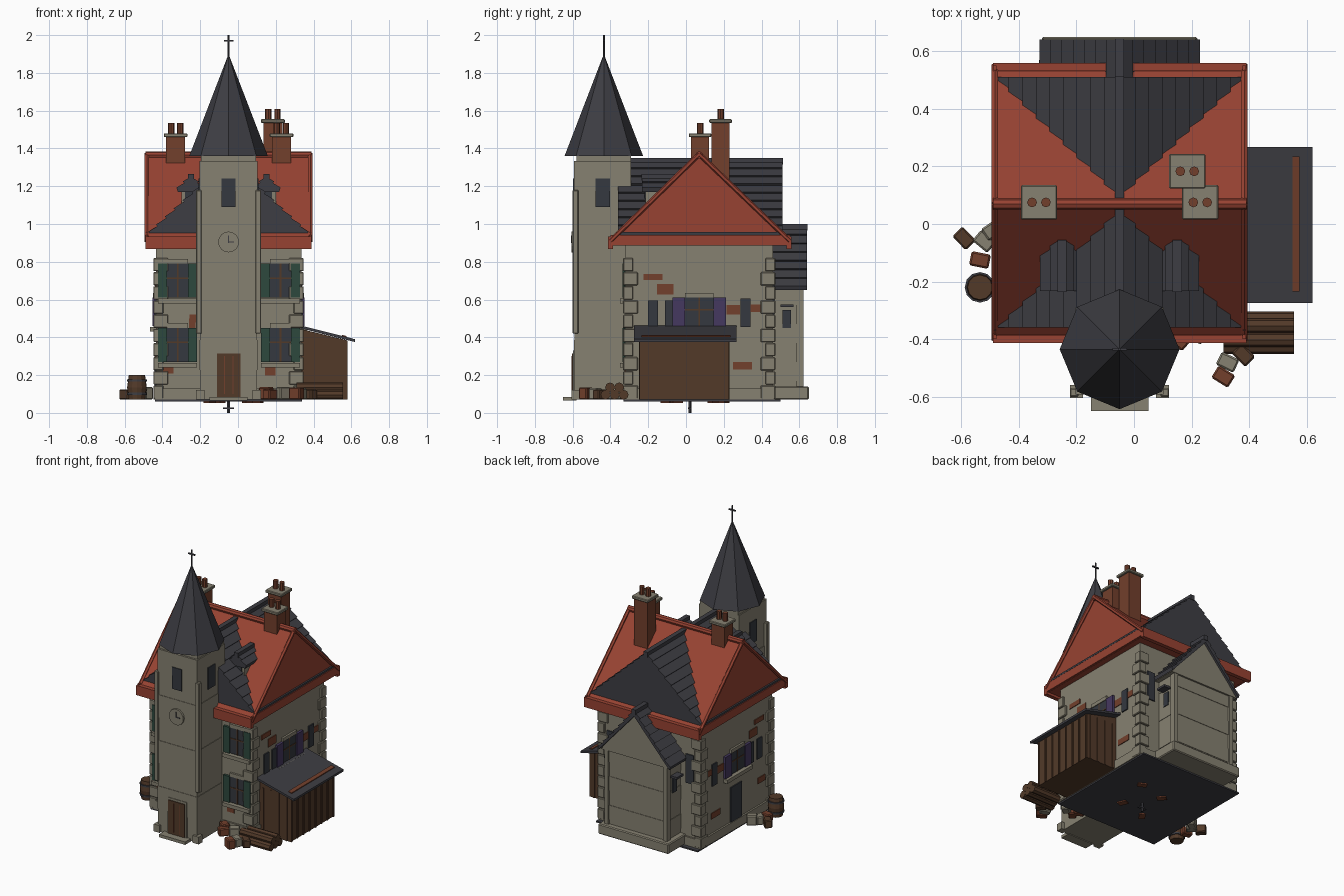
import bpy
import random
from math import pi, radians, hypot
from mathutils import Matrix, Vector

cube = bpy.data.objects.get("Cube")
if cube:
    bpy.data.objects.remove(cube, do_unlink=True)
random.seed(4)


def material(name, r, g, b):
    m = bpy.data.materials.new(name)
    m.use_nodes = True
    m.diffuse_color = (r, g, b, 1)
    m.node_tree.nodes["Principled BSDF"].inputs["Base Color"].default_value = (r, g, b, 1)
    return m


stone = material("stone", .24, .22, .165)
red = material("red tile", .31, .055, .032)
slate = material("slate", .047, .047, .056)
wood = material("wood", .085, .042, .022)
brick = material("brick", .17, .05, .025)
green = material("green paint", .027, .065, .048)
purple = material("purple paint", .06, .04, .115)
glass = material("dark glass", .035, .04, .05)


def solid(name, verts, faces, mat):
    me = bpy.data.meshes.new(name)
    me.from_pydata(verts, [], faces)
    me.materials.append(mat)
    ob = bpy.data.objects.new(name, me)
    bpy.context.collection.objects.link(ob)
    return ob


def prism(name, pts, axis, a, b, mat):
    """Extrude a 2D outline (other two axes, in order) from a to b."""
    def put(p, v):
        c = list(p)
        c.insert(axis, v)
        return c
    n = len(pts)
    verts = [put(p, a) for p in pts] + [put(p, b) for p in pts]
    faces = [range(n)[::-1], range(n, 2 * n)]
    faces += [(i, (i + 1) % n, n + (i + 1) % n, n + i) for i in range(n)]
    ob = solid(name, verts, [tuple(f) for f in faces], mat)
    if axis == 1:
        ob.data.flip_normals()
    return ob


def box(name, x0, x1, y0, y1, z0, z1, mat, turn=0, bevel=0):
    cx, cy = (x0 + x1) / 2, (y0 + y1) / 2
    hx, hy = (x1 - x0) / 2, (y1 - y0) / 2
    ob = prism(name, [(-hx, -hy), (hx, -hy), (hx, hy), (-hx, hy)], 2, z0, z1, mat)
    ob.location = (cx, cy, 0)
    ob.rotation_euler.z = turn
    if bevel:
        mod = ob.modifiers.new("edge", 'BEVEL')
        mod.width = bevel
        mod.segments = 1
    return ob


def rod(name, p, q, r, mat, sides=8, r2=None):
    p, q = Vector(p), Vector(q)
    bpy.ops.mesh.primitive_cone_add(vertices=sides, radius1=r, radius2=r if r2 is None else r2,
                                    depth=(q - p).length, location=(p + q) / 2)
    ob = bpy.context.object
    ob.name = name
    ob.rotation_euler = (q - p).to_track_quat('Z', 'Y').to_euler()
    ob.data.materials.append(mat)
    return ob


# Wall planes: (fixed axis, position, outward sign)
WALLS = {"front": (1, -.32, -1), "back": (1, .46, 1), "right": (0, .335, 1), "left": (0, -.435, -1),
         "tower_front": (1, -.585, -1), "tower_right": (0, .095, 1), "tower_left": (0, -.195, -1),
         "annex_right": (0, .18, 1), "annex_left": (0, -.28, -1)}


def plate(name, wall, u0, u1, z0, z1, mat, out=.008):
    axis, w, s = WALLS[wall]
    a, b = sorted((w - .01 * s, w + out * s))
    if axis:
        return box(name, u0, u1, a, b, z0, z1, mat)
    return box(name, a, b, u0, u1, z0, z1, mat)


def slate_roof(name, cx, half, z0, z1, y0, y1, courses, base):
    """Gable roof along y with stepped slate courses over the given underside."""
    t = .011
    nx, nz = (z1 - z0) * t / hypot(half, z1 - z0), half * t / hypot(half, z1 - z0)
    side = []
    for i in range(courses):
        for j, lift in ((i, 1), (i + 1, 0)):
            f = j / courses
            side.append((half * (1 - f) + nx * lift, z0 + (z1 - z0) * f + nz * lift))
    outline = [(cx + x, z) for x, z in side] + [(cx - x, z) for x, z in side[-2::-1]]
    prism(name, outline + base, 1, y0, y1, slate)
    box(name + "_ridge", cx - .016, cx + .016, y0 - .004, y1 + .004, z1 - .02, z1 + .014, slate)


# Main house
box("floor", -.44, .34, -.33, .5, .06, .07, slate)
box("house_walls", -.435, .335, -.32, .46, .07, .89, stone)
for w, u0, u1 in (("front", -.44, .34), ("back", -.44, .34), ("right", -.325, .465), ("left", -.325, .465)):
    plate("plinth_" + w, w, u0, u1, .07, .13, stone, .012)
for x, sx in ((-.435, 1), (.335, -1)):
    for y, sy in ((-.32, 1), (.46, -1)):
        for i in range(10):
            a, b = (.065, .04) if i % 2 else (.04, .065)
            xs = sorted((x - .013 * sx, x + a * sx))
            ys = sorted((y - .013 * sy, y + b * sy))
            box("corner_stone", *xs, *ys, .075 + i * .075, .145 + i * .075, stone, bevel=.004)

# Red main roof with gable trims
prism("main_roof", [(-.4, .885), (.545, .885), (.545, .915), (.07, 1.365), (-.4, .915)], 0, -.475, .375, red)
for y in (-.4, .545):
    box("eave", -.49, .39, y - .014, y + .014, .868, .935, red)
for x in (-.483, .383):
    for y in (-.4, .55):
        rod("gable_trim", (x, y, .91), (x, .07, 1.37), .013, red, 6)
    box("gable_beam", x - .004, x + .004, -.37, .51, .945, .958, slate)
    box("gable_sill", x - .006, x + .006, -.4, .55, .885, .942, red)
rod("main_ridge", (-.49, .07, 1.365), (.39, .07, 1.365), .02, red)

# Cross roof and dormers in slate
slate_roof("cross_roof", -.05, .425, .945, 1.335, -.36, .51, 9, [(-.475, .93), (.375, .93)])
for x in (-.25, .15):
    box("dormer_wall", x - .05, x + .05, -.215, -.06, 1.0, 1.19, stone)
    box("dormer_window", x - .03, x + .03, -.221, -.2, 1.08, 1.17, glass)
    slate_roof("dormer_roof", x, .068, 1.185, 1.25, -.232, -.06, 2, [(x - .068, 1.17), (x + .068, 1.17)])

# Chimneys
for x, y, z0, top in ((-.33, .075, 1.3, 1.46), (.23, .075, 1.3, 1.46), (.185, .183, 1.1, 1.535)):
    box("chimney", x - .05, x + .05, y - .048, y + .048, z0, top, brick)
    box("chimney_cap", x - .063, x + .063, y - .06, y + .06, top, top + .02, stone, bevel=.004)
    for dx in (-.024, .024):
        rod("chimney_pot", (x + dx, y, top + .02), (x + dx, y, top + .075), .017, brick)

# Tower
for i in range(8):
    g = .003 * (i % 2)
    box("tower_wall", -.2 - g, .1 + g, -.59 - g, -.29, .07 + i * .158, .07 + (i + 1) * .158, stone)
box("tower_cornice", -.195, .095, -.58, -.29, 1.33, 1.36, stone)
for x in (-.222, .092):
    for y in (-.6, -.315):
        box("tower_corner_strip", x, x + .03, y, y + .03, .42, 1.18, stone, bevel=.004)
for x in (-.222, .077):
    box("tower_foot", x, x + .045, -.605, -.56, .07, .12, stone)
box("door_step", -.15, .05, -.65, -.58, .065, .085, stone)
rod("spire", (-.05, -.435, 1.36), (-.05, -.435, 1.9), .208, slate, 8, 0)
rod("finial", (-.05, -.435, 1.86), (-.05, -.435, 2), .005, slate, 6)
box("finial_arm", -.075, -.025, -.44, -.43, 1.965, 1.973, slate)
plate("tower_window", "tower_front", -.088, -.014, 1.09, 1.24, glass, .013)
for w in ("tower_right", "tower_left"):
    plate("tower_window", w, -.478, -.402, 1.09, 1.24, glass, .013)
plate("door_frame", "tower_front", -.125, .025, .085, .33, stone, .012)
plate("door", "tower_front", -.112, .012, .085, .315, wood, .018)
for x in (-.075, -.03):
    plate("door_groove", "tower_front", x, x + .006, .1, .3, brick, .02)
rod("clock", (-.05, -.58, .905), (-.05, -.606, .905), .055, stone, 16)
box("clock_hand", -.053, -.047, -.609, -.6, .9, .94, slate)
box("clock_hand", -.05, -.02, -.609, -.6, .902, .908, slate)


def window(wall, u, z, half, h, paint, leaf):
    plate("window_glass", wall, u - half, u + half, z, z + h, glass)
    plate("window_bar", wall, u - .004, u + .004, z, z + h, wood, .011)
    plate("window_bar", wall, u - half, u + half, z + h * .55, z + h * .55 + .008, wood, .011)
    for s in (-1, 1):
        a, b = sorted((u + s * half, u + s * (half + leaf)))
        plate("shutter", wall, a, b, z, z + h, paint, .017)
    plate("window_sill", wall, u - half - leaf, u + half + leaf, z - .03, z - .005, stone, .03)
    plate("window_lintel", wall, u - half, u + half, z + h, z + h + .025, stone, .014)


# House windows
for u in (-.32, .225):
    for z in (.27, .61):
        window("front", u, z, .055, .18, green, .048)
for w in ("right", "left"):
    window(w, .07, .46, .075, .15, purple, .066)
    for u, h in ((-.175, .14), (-.085, .14), (.315, .15)):
        plate("narrow_window", w, u - .027, u + .027, .455, .455 + h, glass)
    for u, z, a, h in ((-.175, .72, .05, .032), (-.11, .655, .043, .055), (.25, .545, .035, .05),
                       (.37, .555, .03, .04), (-.2, .3, .04, .04), (.3, .25, .05, .04)):
        plate("brick_patch", w, u - a, u + a, z - h / 2, z + h / 2, brick, .005)
plate("side_door", "left", .02, .14, .13, .37, glass)
for x, z in ((-.37, .23), (-.23, .5), (.17, .22)):
    plate("brick_patch", "front", x - .028, x + .028, z - .022, z + .022, brick, .005)
plate("brick_column", "front", -.26, -.225, .27, .5, brick, .005)
for u in (-.355, .25):
    plate("back_window", "back", u - .03, u + .03, .5, .7, glass)

# Rear annex
for i in range(6):
    g = .003 * (i % 2)
    box("annex_wall", -.28 - g, .18 + g, .44, .61 + g, .07 + i * .1, .07 + (i + 1) * .1, stone)
prism("annex_gable", [(-.315, .65), (.215, .65), (-.05, .965)], 1, .44, .625, stone)
box("annex_plinth", -.32, .22, .44, .65, .07, .14, stone, bevel=.006)
for x in (-.29, .16):
    box("annex_pier", x, x + .03, .585, .622, .14, .65, stone)
slate_roof("annex_roof", -.05, .27, .665, .985, .46, .64, 7, [(-.32, .65), (-.05, .95), (.22, .65)])
for w in ("annex_right", "annex_left"):
    plate("annex_window", w, .51, .555, .45, .545, glass)
    plate("annex_awning", w, .5, .57, .56, .575, slate, .05)

# Lean-to shed with plank walls
prism("shed", [(.33, .07), (.575, .07), (.575, .385), (.33, .445)], 1, -.245, .225, wood)
for i in range(8):
    y = -.245 + i * .0655
    box("shed_batten", .57, .581, y, y + .01, .07, .383, wood)
for i in range(4):
    x = .36 + i * .06
    for y in (-.25, .22):
        box("shed_batten", x, x + .01, y, y + .01, .07, .39, wood)
prism("shed_roof", [(.335, .447), (.62, .375), (.62, .39), (.335, .462)], 1, -.275, .268, slate)
prism("shed_roof_strip", [(.55, .405), (.575, .399), (.575, .407), (.55, .413)], 1, -.235, .235, brick)

# Log pile
for i in range(5):
    y, z = (-.33 - i * .048, .096) if i < 3 else (-.354 - (i - 3) * .048, .135)
    rod("log", (.31 + .02 * (i % 2), y, z), (.555, y, z), .026, wood)

# Barrel with hoops
rod("barrel_lower", (-.535, -.22, .07), (-.535, -.22, .135), .043, wood, 12, .052)
rod("barrel_upper", (-.535, -.22, .135), (-.535, -.22, .2), .052, wood, 12, .043)
for z in (.095, .165):
    rod("barrel_hoop", (-.535, -.22, z), (-.535, -.22, z + .012), .053, slate, 12)

# Loose blocks
for x, y, m in ((-.59, -.05, wood), (-.52, -.06, stone), (-.535, -.125, brick), (-.49, -.02, stone),
                (.31, -.53, brick), (.325, -.48, stone), (.38, -.455, wood), (.17, -.4, brick),
                (.24, -.38, stone), (.15, -.36, brick)):
    box("loose_block", x - .034, x + .034, y - .025, y + .025, .07, .12 + random.random() * .02, m,
        random.uniform(-1, 1), .006)

# Hanging fittings under the floor
rod("under_hook", (-.05, .02, 0), (-.05, .02, .06), .008, slate, 6)
box("under_bar", -.08, -.02, .01, .03, .02, .028, slate)
for x, y in ((-.15, -.1), (.05, -.05), (-.1, .15), (.1, .2)):
    box("under_chip", x - .03, x + .03, y - .02, y + .02, .052, .062, brick, random.uniform(0, pi))
